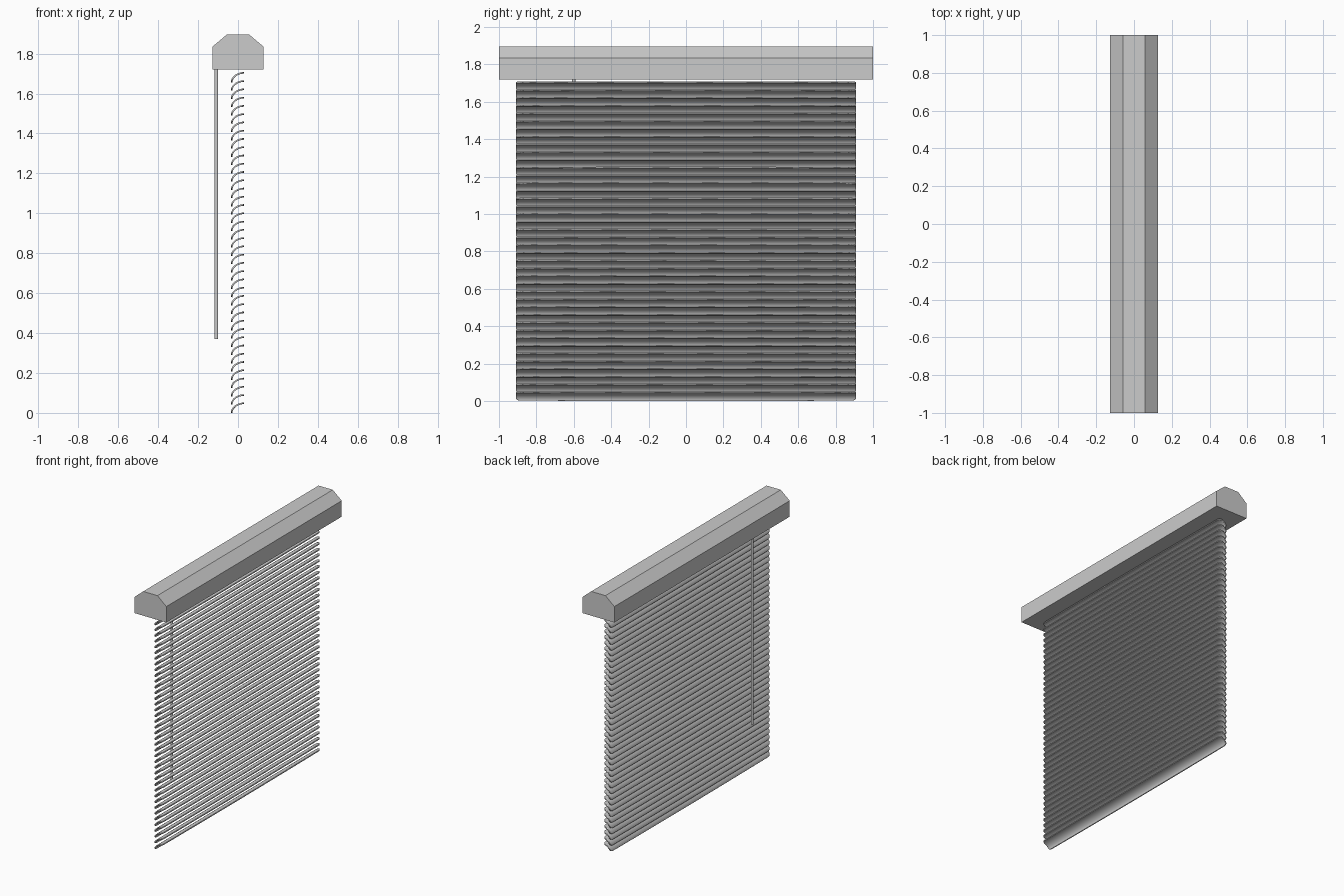
import bpy, bmesh
from math import pi, sin, cos, sqrt

cube = bpy.data.objects.get("Cube")
if cube:
    bpy.data.objects.remove(cube, do_unlink=True)

grey = bpy.data.materials.new("light_grey")
grey.use_nodes = True
colour = (0.6, 0.6, 0.6, 1)
grey.diffuse_color = colour
grey.node_tree.nodes["Principled BSDF"].inputs["Base Color"].default_value = colour


def make_object(name, bm, smooth=False):
    bmesh.ops.recalc_face_normals(bm, faces=bm.faces)
    mesh = bpy.data.meshes.new(name)
    for face in bm.faces:
        face.smooth = smooth
    bm.to_mesh(mesh)
    bm.free()
    mesh.materials.append(grey)
    obj = bpy.data.objects.new(name, mesh)
    bpy.context.collection.objects.link(obj)
    return obj


# Head rail: chamfered profile extruded along y
half = [(0.128, 1.72), (0.128, 1.835), (0.057, 1.895)]
profile = half + [(-x, z) for x, z in reversed(half)]
bm = bmesh.new()
end = bm.faces.new([bm.verts.new((x, -1, z)) for x, z in profile])
new = bmesh.ops.extrude_face_region(bm, geom=[end])["geom"]
bmesh.ops.translate(bm, vec=(0, 2, 0),
                    verts=[v for v in new if isinstance(v, bmesh.types.BMVert)])
if not any(f.normal.y < 0 and len(f.verts) == len(profile) for f in bm.faces):
    bm.faces.new([v for v in bm.verts if v.co.y < 0])
make_object("head_rail", bm)

# Slats: a quarter-arc strip with rounded corners, repeated up the blind
COUNT, PITCH = 41, 0.0414
ROWS, WIDTH, CORNER, ARC = 10, 0.91, 0.024, 0.093
columns = [-1, -0.995, -0.97, -0.85, -0.6, -0.3, 0, 0.3, 0.6, 0.85, 0.97, 0.995, 1]
bm = bmesh.new()
grid = []
for i in range(ROWS + 1):
    t = (1 - cos(pi * i / ROWS)) / 2
    gap = max(0, CORNER - ARC * min(t, 1 - t))
    reach = WIDTH - CORNER + sqrt(CORNER ** 2 - gap ** 2)
    row = []
    for s in columns:
        bow = 0.04 * s * s
        a = pi / 2 * (bow + t * (1 - 2 * bow))
        row.append(bm.verts.new((0.031 - 0.067 * cos(a), s * reach, 0.052 * sin(a))))
    grid.append(row)
for low, high in zip(grid, grid[1:]):
    for j in range(len(columns) - 1):
        bm.faces.new((low[j], low[j + 1], high[j + 1], high[j]))
slats = make_object("slats", bm, smooth=True)
solid = slats.modifiers.new("thickness", "SOLIDIFY")
solid.thickness = 0.008
solid.offset = -1 if slats.data.polygons[0].normal.x < 0 else 1
stack = slats.modifiers.new("stack", "ARRAY")
stack.count = COUNT
stack.use_relative_offset = False
stack.use_constant_offset = True
stack.constant_offset_displace = (0, 0, PITCH)

# Tilt wand hanging from the rail
bpy.ops.mesh.primitive_cylinder_add(vertices=16, radius=0.009, depth=1.36,
                                    location=(-0.108, -0.6, 1.05))
wand = bpy.context.object
wand.name = "tilt_wand"
wand.data.materials.append(grey)
bpy.ops.object.shade_smooth_by_angle()
